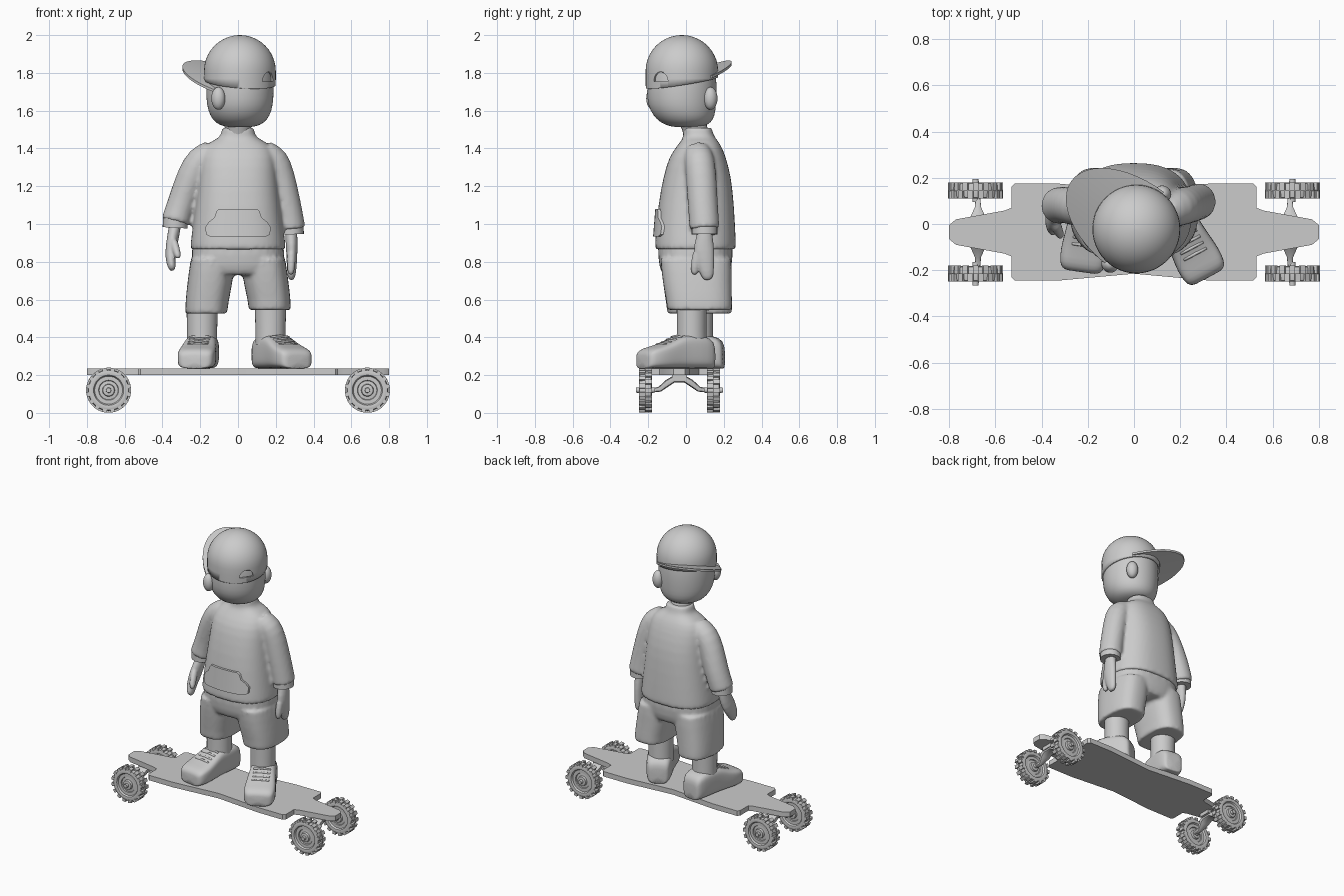
import bpy, bmesh, math
from math import cos, sin, pi, radians
from mathutils import Vector, Matrix

if "Cube" in bpy.data.objects:
    bpy.data.objects.remove(bpy.data.objects["Cube"])


def ring(c, a, b, rx, ry, n=24, e=2.0):
    """Superellipse ring around c in the plane of axes a and b."""
    f = lambda t: math.copysign(abs(t) ** (2 / e), t)
    return [c + a * rx * f(cos(2 * pi * i / n)) + b * ry * f(sin(2 * pi * i / n)) for i in range(n)]


def skin(bm, rings, crease=0.0):
    """Bridge rings into a closed skin."""
    rows = [[bm.verts.new(p) for p in r] for r in rings]
    n = len(rows[0])
    for r, s in zip(rows, rows[1:]):
        for i in range(n):
            bm.faces.new((r[i], r[(i + 1) % n], s[(i + 1) % n], s[i]))
    layer = bm.edges.layers.float.get('crease_edge') or bm.edges.layers.float.new('crease_edge')
    for r in (rows[0], rows[-1]):
        for ed in bm.faces.new(r).edges:
            ed[layer] = crease


def finish(name, bm, subsurf=0, voxel=0, angle=40, smooth=4):
    bmesh.ops.recalc_face_normals(bm, faces=bm.faces[:])
    me = bpy.data.meshes.new(name)
    bm.to_mesh(me)
    bm.free()
    ob = bpy.data.objects.new(name, me)
    bpy.context.collection.objects.link(ob)
    bpy.ops.object.select_all(action='DESELECT')
    ob.select_set(True)
    bpy.context.view_layer.objects.active = ob
    if angle >= 180:
        me.polygons.foreach_set('use_smooth', [True] * len(me.polygons))
    else:
        bpy.ops.object.shade_smooth_by_angle(angle=radians(angle))
    if subsurf:
        m = ob.modifiers.new('round', 'SUBSURF')
        m.levels = m.render_levels = subsurf
    if voxel:
        m = ob.modifiers.new('fuse', 'REMESH')
        m.mode, m.voxel_size, m.use_smooth_shade = 'VOXEL', voxel, True
        m = ob.modifiers.new('soften', 'SMOOTH')
        m.factor, m.iterations = 0.5, smooth
    return ob


X, Y, Z = Vector((1, 0, 0)), Vector((0, 1, 0)), Vector((0, 0, 1))


def tube(bm, pts, crease=0.0, n=20, e=2.0):
    """Path of (x, y, z, rx, ry) with sections square to the path."""
    P = [Vector(p[:3]) for p in pts]
    out = []
    for i, p in enumerate(pts):
        t = (P[min(i + 1, len(P) - 1)] - P[max(i - 1, 0)]).normalized()
        a = Y if abs(t.x) > 0.9 else X
        a = (a - t * t.dot(a)).normalized()
        out.append(ring(P[i], a, t.cross(a), p[3], p[4], n, e))
    skin(bm, out, crease)


def stack(bm, rows, crease=0.0, n=32, e=2.0):
    """Level sections: (x, y, z, rx, ry)."""
    skin(bm, [ring(Vector(r[:3]), X, Y, r[3], r[4], n, e) for r in rows], crease)


def box(bm, size, mat):
    bmesh.ops.create_cube(bm, size=1, matrix=mat @ Matrix.Diagonal((*size, 1)))


YC = -0.035  # board centre line

# Deck
half = [(0, .18), (.33, .21), (.515, .21), (.53, .195), (.53, .105), (.56, .093), (.77, .055), (.8, .03)]
right = half + [(x, -y) for x, y in reversed(half)]
outline = right + [(-x, y) for x, y in reversed(right) if x > 0]
bm = bmesh.new()
skin(bm, [[Vector((x, y + YC, z)) for x, y in outline] for z in (.2, .235)])
finish('deck', bm, angle=30)

# Wheels with tread lugs, and trucks
side = [(.001, .05), (.013, .05), (.014, .032), (.03, .03), (.033, .016), (.05, .014), (.053, .02),
        (.074, .02), (.08, .031), (.095, .034), (.106, .03), (.109, .012)]
prof = side + [(r, -y) for r, y in reversed(side)]
for sx, lx in ((-1, 'left'), (1, 'right')):
    for sy, ly in ((-1, 'front'), (1, 'back')):
        c = Vector((sx * .685, YC + sy * .18, .12))
        bm = bmesh.new()
        skin(bm, [ring(c + Y * y, X, Z, r, r, 32) for r, y in prof])
        for k in range(32):
            m = Matrix.Translation(c) @ Matrix.Rotation(2 * pi * k / 32, 4, 'Y')
            box(bm, (.023, .036, .018), m @ Matrix.Translation((0, .0165 * (-1) ** k, .110)))
        finish(f'wheel_{ly}_{lx}', bm, angle=35)
    arm = [(.15, .12, .01, .01), (.105, .125, .014, .014), (.06, .16, .034, .018), (.03, .178, .035, .018)]
    path = [(sx * .675, YC + y, z, a, b) for y, z, a, b in arm]
    path += [(sx * .675, YC - y, z, a, b) for y, z, a, b in reversed(arm)]
    bm = bmesh.new()
    tube(bm, path, n=12, e=4)
    box(bm, (.09, .08, .03), Matrix.Translation((sx * .67, YC, .19)))
    finish(f'truck_{lx}', bm, angle=35)

# Shoes, laces, shins
sole = [(-.205, .05, .10), (-.198, .07, .15), (-.15, .083, .175), (-.05, .085, .18), (.0, .088, .172),
        (.06, .095, .142), (.12, .102, .12), (.175, .098, .108), (.2, .085, .09), (.207, .06, .07)]
for name, loc, ang, shin in (('left', (-.2, -.003, .235), -8, (-.19, .065)),
                             ('right', (.222, -.05, .235), 28, (.172, .03))):
    mat = Matrix.Translation(loc) @ Matrix.Rotation(radians(ang), 4, 'Z')
    bm = bmesh.new()
    skin(bm, [[mat @ p for p in ring(Vector((0, -s, h / 2)), X, Z, w, h / 2, 24, 4)] for s, w, h in sole], .3)
    finish(f'shoe_{name}', bm, subsurf=1, angle=180)
    bm = bmesh.new()
    for s, h in ((.0, .172), (.03, .157), (.06, .143), (.09, .132)):
        tube(bm, [(x, -s, h - abs(x) * .12, .007, .007) for x in (-.055, -.03, 0, .03, .055)], n=8)
    bm.transform(mat)
    finish(f'laces_{name}', bm, angle=180)
    bm = bmesh.new()
    x, y = shin
    stack(bm, [(x, y, .36, .08, .08), (x, y, .45, .08, .078), (x, y, .62, .084, .08)])
    finish(f'shin_{name}', bm, angle=60)

# Shorts
bm = bmesh.new()
stack(bm, [(0, .05, .73, .2, .17), (0, .05, .77, .25, .196), (0, .05, .9, .243, .2)], .6, e=2.6)
for s, zb in ((-1, .525), (1, .543)):
    stack(bm, [(s * .168, .072, zb, .112, .172), (s * .166, .07, zb + .05, .113, .174),
               (s * .15, .06, .68, .12, .182), (s * .132, .052, .82, .118, .19)], .9, e=2.6)
finish('shorts', bm, subsurf=1, voxel=.011)

# Shirt with sleeves and collar
torso = [(0, .05, .865, .254, .215), (0, .05, .9, .252, .215), (0, .053, 1.1, .225, .202),
         (0, .06, 1.25, .208, .18), (0, .06, 1.36, .2, .15), (0, .072, 1.425, .172, .11),
         (0, .07, 1.455, .1, .085), (0, .065, 1.475, .09, .08), (0, .062, 1.51, .085, .075)]
sleeves = {'left': [(-.14, .06, 1.375, .07, .075), (-.2, .065, 1.345, .078, .08), (-.245, .07, 1.26, .08, .082),
                    (-.295, .085, 1.12, .076, .08), (-.325, .08, 1.03, .077, .08), (-.33, .078, 1.01, .077, .08)],
           'right': [(.14, .06, 1.375, .07, .075), (.195, .07, 1.345, .078, .08), (.222, .08, 1.26, .079, .082),
                     (.256, .088, 1.12, .075, .08), (.278, .097, .995, .077, .08), (.28, .098, .975, .077, .08)]}
bm = bmesh.new()
stack(bm, torso, .9, e=2.5)
for p in sleeves.values():
    tube(bm, p, .8)
finish('shirt', bm, subsurf=1, voxel=.011)
for k, p in sleeves.items():
    x, y, z, r, q = p[-1]
    bm = bmesh.new()
    tube(bm, [(x, y, z + .03, .066, .068), (x * 1.01, y, z - .03, .066, .068)], n=24)
    finish(f'cuff_{k}', bm, angle=50)

# Front pocket, following the shirt surface
bm = bmesh.new()
rows = []
for z, w in ((.935, .15), (.945, .17), (.985, .172), (1.01, .155), (1.035, .125), (1.065, .115), (1.08, .1)):
    t = (z - .9) / .2
    cy, rx, ry = .05 + .003 * t, .252 - .027 * t, .213 - .013 * t
    xs = [w * (i / 8 - 1) for i in range(17)]
    fy = [cy - ry * (1 - abs(x / rx) ** 2.5) ** .4 for x in xs]
    rows.append([Vector((x, y - .014, z)) for x, y in zip(xs, fy)]
                + [Vector((x, y + .02, z)) for x, y in reversed(list(zip(xs, fy)))])
skin(bm, rows)
finish('pocket', bm, angle=50)

# Hands
palms = {'right': ([(.28, .1, .99, .035, .04), (.283, .098, .92, .032, .045), (.285, .092, .86, .031, .06),
                    (.285, .105, .78, .027, .045), (.283, .115, .72, .022, .034), (.282, .118, .702, .01, .015)],
                   [(.284, .075, .88, .025, .03), (.282, .05, .8, .023, .026), (.28, .045, .745, .019, .021),
                    (.28, .046, .73, .008, .009)]),
         'left': ([(-.33, .078, 1.03, .035, .04), (-.338, .065, .96, .032, .045), (-.352, .04, .89, .031, .06),
                   (-.36, .005, .82, .027, .047), (-.35, -.025, .77, .022, .034), (-.345, -.035, .757, .01, .015)],
                  [(-.345, .02, .92, .024, .03), (-.33, -.025, .87, .022, .025), (-.318, -.05, .83, .018, .02),
                   (-.316, -.055, .818, .008, .009)])}
for k, parts in palms.items():
    bm = bmesh.new()
    for p in parts:
        tube(bm, p, n=16)
    finish(f'hand_{k}', bm, subsurf=1, voxel=.006, smooth=3)

# Neck and head
HC = Vector((.01, -.022, 0))
U, V = Vector((-.8, .6, 0)), Vector((.6, .8, 0))  # towards the cap brim, towards one ear
bm = bmesh.new()
tube(bm, [(0, .06, 1.45, .072, .068), (0, .045, 1.51, .07, .066), (0, .025, 1.57, .075, .07)])
finish('neck', bm, angle=60)
bm = bmesh.new()
stack(bm, [(HC.x, HC.y + max(0, 1.62 - z) * .25, z, r, r * 1.03) for z, r in (
    (1.512, .03), (1.515, .085), (1.535, .13), (1.575, .16), (1.63, .176), (1.7, .18), (1.78, .178),
    (1.86, .165), (1.93, .11), (1.965, .03))])
finish('head', bm, subsurf=1, angle=180)
for s, k in ((-1, 'left'), (1, 'right')):
    bm = bmesh.new()
    frame = Matrix((U, V, Z)).transposed().to_4x4()
    bmesh.ops.create_uvsphere(bm, u_segments=20, v_segments=12, radius=1,
                              matrix=Matrix.Translation(HC + V * s * .19 + Z * 1.665)
                              @ frame @ Matrix.Diagonal((.038, .036, .06, 1)))
    finish(f'ear_{k}', bm, angle=180)

# Cap crown: dome cut by the tilted rim, with the strap opening
bm = bmesh.new()
dome = [(1.65, .186), (1.72, .189), (1.77, .19)] + [(1.81 + .19 * sin(a * pi / 20), .19 * cos(a * pi / 20))
                                                    for a in range(10)] + [(2, .004)]
stack(bm, [(HC.x, HC.y, z, r, r * 1.01) for z, r in dome], n=48)
bmesh.ops.bisect_plane(bm, geom=bm.verts[:] + bm.edges[:] + bm.faces[:], plane_co=HC + Z * 1.748,
                       plane_no=Z - U * .15 - V * .08, clear_inner=True)
cap = finish('cap_crown', bm, angle=60)
m = cap.modifiers.new('thickness', 'SOLIDIFY')
m.thickness, m.offset = .011, -1
bm = bmesh.new()
arch = [V * .046 * cos(a * pi / 12) + Z * (1.755 + .05 * sin(a * pi / 12)) for a in range(13)]
skin(bm, [[HC - U * d + p for p in arch] for d in (.1, .26)])
cutter = finish('opening_cutter', bm)
cutter.hide_render = True
m = cap.modifiers.new('opening', 'BOOLEAN')
m.object, m.operation, m.solver = cutter, 'DIFFERENCE', 'EXACT'
bpy.context.view_layer.objects.active = cap
for m in list(cap.modifiers):
    bpy.ops.object.modifier_apply(modifier=m.name)
bpy.data.objects.remove(cutter)

# Cap brim: half-ellipse, lifted and tilted
bm = bmesh.new()
rows = []
for i in range(25):
    a = -pi / 2 + pi * i / 24
    edge = []
    for k in range(7):
        q = k / 6
        u, v = cos(a) * (.15 + .2 * q), sin(a) * (.17 + .03 * q)
        edge.append(HC + U * u + V * v + Z * (1.755 + .28 * u + .2 * v - .4 * v * v))
    rows.append([p + Z * .007 for p in edge] + [p - Z * .007 for p in reversed(edge)])
skin(bm, rows)
finish('cap_brim', bm, angle=50)
